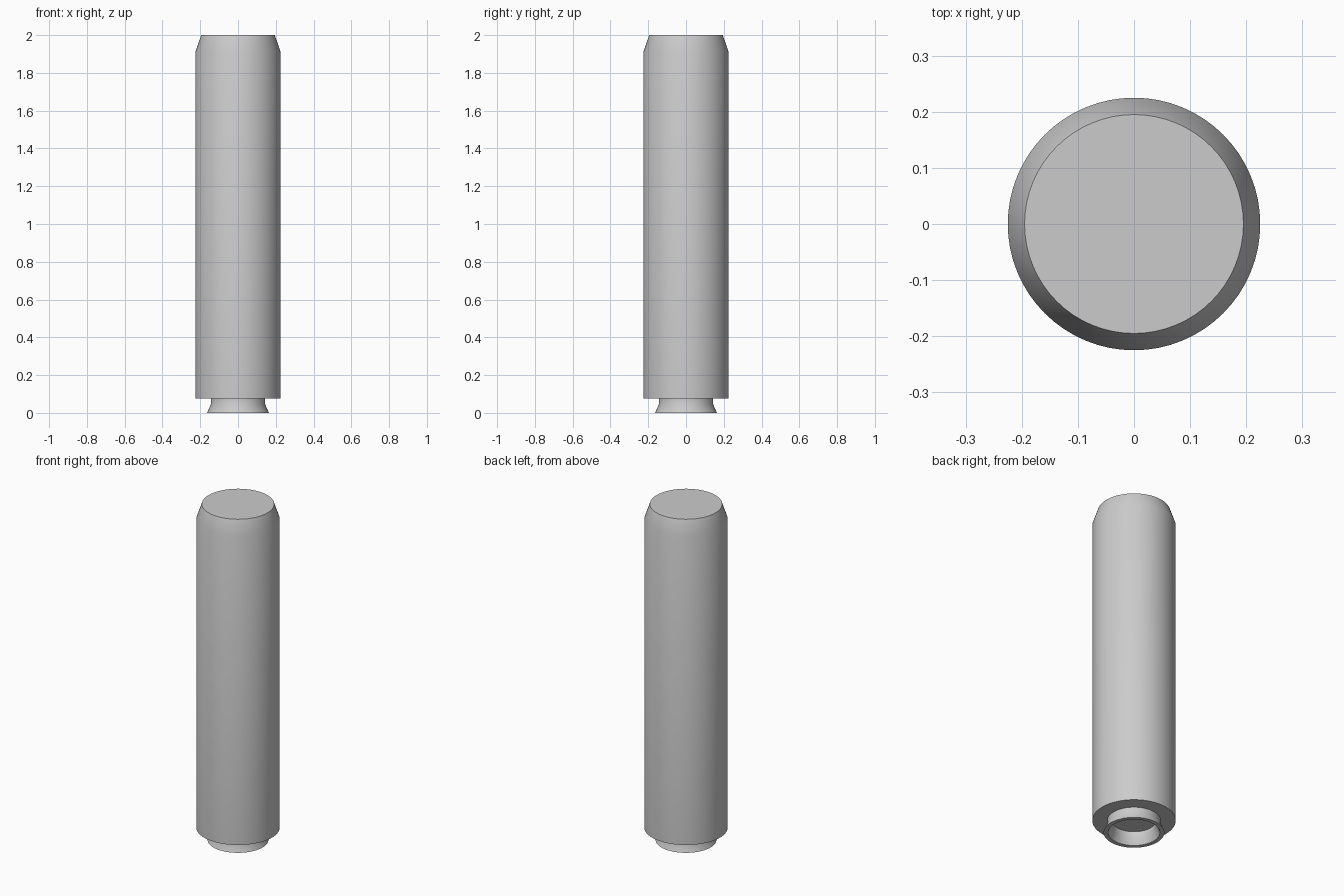
import bpy, bmesh, math

if "Cube" in bpy.data.objects:
    bpy.data.objects.remove(bpy.data.objects["Cube"])

SEGMENTS = 64


def lathe(name, profile):
    """Revolve a list of (radius, height) points around z; radius 0 closes the end."""
    bm = bmesh.new()
    verts = [bm.verts.new((r, 0, z)) for r, z in profile]
    edges = [bm.edges.new(pair) for pair in zip(verts, verts[1:])]
    bmesh.ops.spin(bm, geom=verts + edges, cent=(0, 0, 0), axis=(0, 0, 1),
                   angle=math.tau, steps=SEGMENTS, use_duplicate=False)
    bmesh.ops.remove_doubles(bm, verts=bm.verts, dist=1e-5)
    bmesh.ops.recalc_face_normals(bm, faces=bm.faces)
    mesh = bpy.data.meshes.new(name)
    bm.to_mesh(mesh)
    bm.free()
    obj = bpy.data.objects.new(name, mesh)
    bpy.context.collection.objects.link(obj)
    bpy.ops.object.select_all(action='DESELECT')
    obj.select_set(True)
    bpy.context.view_layer.objects.active = obj
    bpy.ops.object.shade_smooth_by_angle(angle=math.radians(35))
    return obj


# One closed shell: tapered top, long barrel, flared hollow foot
lathe("cylinder_body", [
    (0, 2.0), (0.195, 2.0), (0.225, 1.912), (0.225, 0.075),   # barrel
    (0.144, 0.075), (0.144, 0.045), (0.164, 0.0),             # neck and flare
    (0.140, 0.0), (0.118, 0.045), (0.118, 0.073), (0, 0.073), # recess
])
